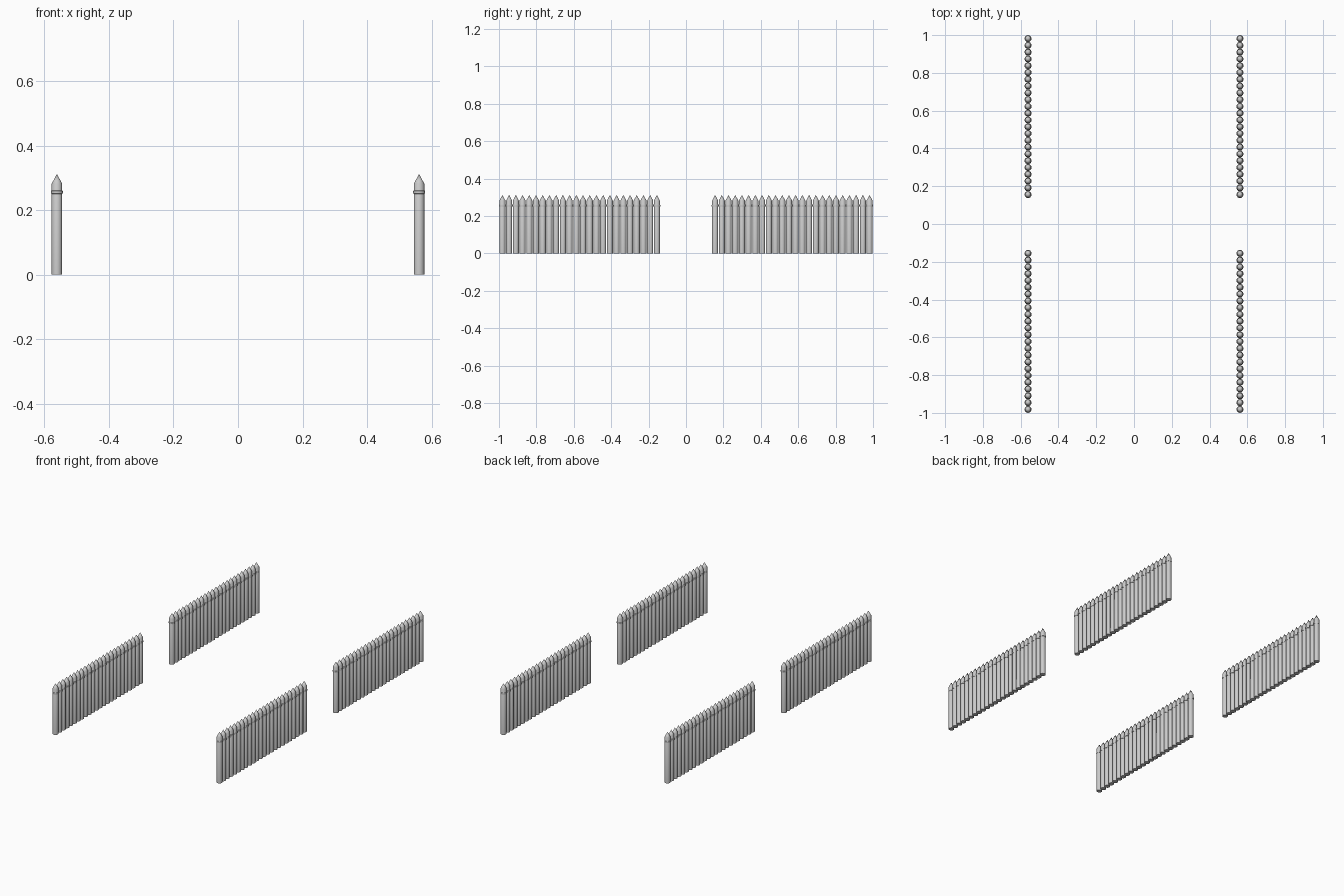
import bpy, bmesh, math

if "Cube" in bpy.data.objects:
    bpy.data.objects.remove(bpy.data.objects["Cube"])

X, Y0, Y1, COUNT = 0.561, 0.1555, 0.9815, 24
SIDES = 16


def lathe(name, profile):
    """Turn an (r, z) profile around z; r = 0 makes a pole."""
    bm = bmesh.new()
    rings = []
    for r, z in profile:
        if r == 0:
            rings.append([bm.verts.new((X, Y0, z))] * SIDES)
        else:
            rings.append([bm.verts.new((X + r * math.cos(a), Y0 + r * math.sin(a), z))
                          for a in (2 * math.pi * i / SIDES for i in range(SIDES))])
    for lo, hi in zip(rings, rings[1:]):
        for i in range(SIDES):
            j = (i + 1) % SIDES
            bm.faces.new(list(dict.fromkeys((lo[i], lo[j], hi[j], hi[i]))))
    me = bpy.data.meshes.new(name)
    bm.to_mesh(me)
    bm.free()
    ob = bpy.data.objects.new(name, me)
    bpy.context.collection.objects.link(ob)
    # repeat into a row, then mirror to all four rows
    arr = ob.modifiers.new("row", 'ARRAY')
    arr.count = COUNT
    arr.use_relative_offset = False
    arr.use_constant_offset = True
    arr.constant_offset_displace = (0, (Y1 - Y0) / (COUNT - 1), 0)
    mir = ob.modifiers.new("four_rows", 'MIRROR')
    mir.use_axis = (True, True, False)
    mir.use_mirror_merge = False
    bpy.ops.object.select_all(action='DESELECT')
    bpy.context.view_layer.objects.active = ob
    ob.select_set(True)
    bpy.ops.object.shade_smooth_by_angle(angle=math.radians(30))
    return ob


# round stakes with sharpened tips
lathe("palisade_stakes", [(0, 0), (0.0162, 0), (0.0162, 0.282), (0, 0.312)])

# thin binding collar around each stake
lathe("binding_collars", [(0.0155, 0.250), (0.0178, 0.251), (0.0185, 0.2555),
                          (0.0178, 0.260), (0.0155, 0.261)])
